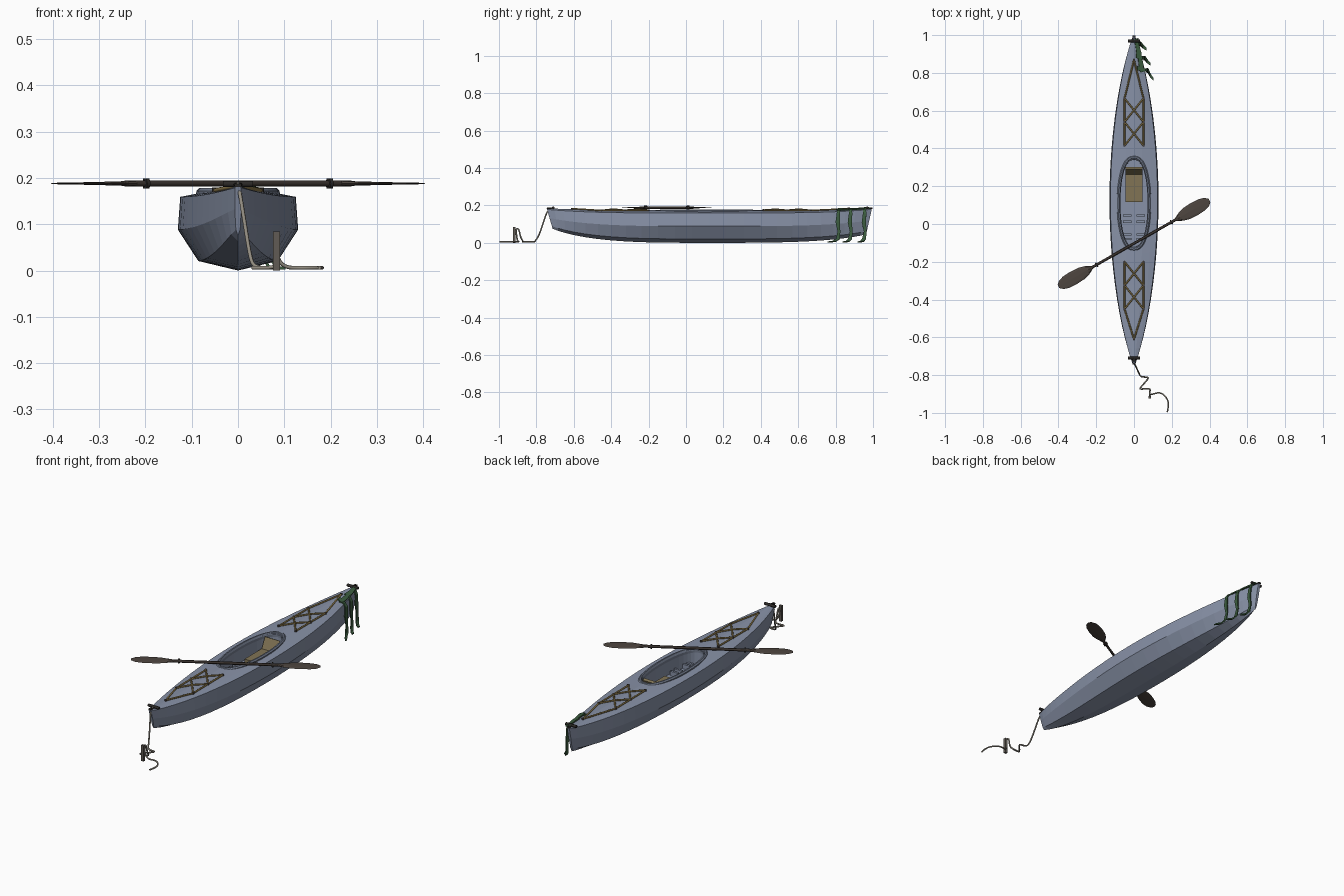
import bpy, math
from mathutils import Vector

if "Cube" in bpy.data.objects:
    bpy.data.objects.remove(bpy.data.objects["Cube"], do_unlink=True)


def material(name, r, g, b):
    m = bpy.data.materials.new(name)
    m.use_nodes = True
    m.diffuse_color = (r, g, b, 1)
    m.node_tree.nodes["Principled BSDF"].inputs["Base Color"].default_value = (r, g, b, 1)
    return m


HULL = material("slate blue", .245, .285, .385)
RIM = material("dark slate", .175, .205, .275)
SEAT = material("tan canvas", .22, .175, .09)
CORD = material("ochre cord", .25, .18, .065)
BLACK = material("black plastic", .025, .022, .02)
SHAFT = material("brown black", .04, .031, .026)
BLADE = material("dark brown", .075, .06, .05)
KELP = material("kelp green", .045, .11, .05)
ROPE = material("rope grey", .29, .265, .22)
POST = material("weathered wood", .12, .105, .09)


def mesh(name, verts, faces, mat):
    me = bpy.data.meshes.new(name)
    me.from_pydata(verts, [], faces)
    me.materials.append(mat)
    ob = bpy.data.objects.new(name, me)
    bpy.context.collection.objects.link(ob)
    return ob


def activate(ob):
    bpy.ops.object.select_all(action='DESELECT')
    ob.select_set(True)
    bpy.context.view_layer.objects.active = ob


def loft(name, rings, mat, closed=False):
    n, k = len(rings[0]), len(rings)
    faces = [(i * n + j, i * n + (j + 1) % n, (i + 1) % k * n + (j + 1) % n, (i + 1) % k * n + j)
             for i in range(k if closed else k - 1) for j in range(n)]
    if not closed:
        faces += [tuple(reversed(range(n))), tuple(range((k - 1) * n, k * n))]
    ob = mesh(name, [p for r in rings for p in r], faces, mat)
    activate(ob)
    bpy.ops.object.mode_set(mode='EDIT')
    bpy.ops.mesh.select_all(action='SELECT')
    bpy.ops.mesh.normals_make_consistent(inside=False)
    bpy.ops.object.mode_set(mode='OBJECT')
    return ob


def tube(name, points, radius, mat, smooth=False, sides=1):
    cu = bpy.data.curves.new(name, 'CURVE')
    cu.dimensions = '3D'
    cu.bevel_depth, cu.bevel_resolution, cu.use_fill_caps = radius, sides, True
    sp = cu.splines.new('NURBS' if smooth else 'POLY')
    sp.points.add(len(points) - 1)
    for p, c in zip(sp.points, points):
        p.co = (*c, 1)
    if smooth:
        sp.use_endpoint_u, sp.order_u, sp.resolution_u = True, 3, 4
    cu.materials.append(mat)
    ob = bpy.data.objects.new(name, cu)
    bpy.context.collection.objects.link(ob)
    activate(ob)
    bpy.ops.object.convert(target='MESH')
    bpy.ops.object.shade_smooth_by_angle(angle=math.radians(65))


def box(name, loc, size, mat, tilt=0):
    bpy.ops.mesh.primitive_cube_add(size=1, location=loc, rotation=(tilt, 0, 0))
    ob = bpy.context.object
    ob.name, ob.scale = name, size
    ob.data.materials.append(mat)


# Hull shape functions; t runs from bow (-1) to stern (1)
MID, LENGTH = .125, .868


def half_width(t):
    return .123 * max(0, 1 - t * t) ** .88 + .007


def deck_z(x, y):
    t = (y - MID) / LENGTH
    ridge, sheer = .176 + .009 * t ** 6, .158 + .02 * t ** 4
    return ridge + (sheer - ridge) * min(1, abs(x) / half_width(t)) ** 1.6


def station(t):
    w, y = half_width(t), MID + t * LENGTH
    keel = (.075 if t < 0 else .045) * abs(t) ** 3.5
    sheer = deck_z(w, y)
    h = sheer - keel
    half = [(w * f, deck_z(w * f, y)) for f in (.35, .7, .96)]
    half += [(w, keel + h * .56), (w * .66, keel + h * .13)]
    section = [(0, deck_z(0, y))] + half + [(0, keel)] + [(-x, z) for x, z in reversed(half)]
    rake = math.copysign(.03 * abs(t) ** 8, t)
    return [(x, y - rake * max(0, sheer - z) / h, z) for x, z in section]


hull = loft("hull", [station(math.sin(math.pi / 2 * i / 12) * .5 + i / 24) for i in range(-12, 13)], HULL)

# Cockpit opening with a shallow floor, hollowed out of the hull
COCKPIT, FLOOR = .11, .085


def oval(a, b, z, n=40):
    pts = []
    for i in range(n):
        c, s = math.cos(i * math.tau / n), math.sin(i * math.tau / n)
        pts.append((a * math.copysign(abs(c) ** .85, c), COCKPIT + b * math.copysign(abs(s) ** .95, s), z))
    return pts


cutter = loft("cockpit_cutter", [oval(.073, .23, FLOOR), oval(.075, .233, .25)], HULL)
cut = hull.modifiers.new("cockpit", 'BOOLEAN')
cut.object, cut.operation, cut.solver = cutter, 'DIFFERENCE', 'EXACT'
activate(hull)
bpy.ops.object.modifier_apply(modifier=cut.name)
bpy.data.objects.remove(cutter, do_unlink=True)

# Raised cockpit rim
loft("cockpit_rim", [oval(.091, .255, .155), oval(.09, .254, .172), oval(.084, .247, .178),
                     oval(.077, .239, .178), oval(.072, .231, .168), oval(.072, .231, .155)], RIM, closed=True)

# Seat and foot braces
box("seat_pan", (0, .19, FLOOR + .014), (.088, .145, .028), SEAT)
box("seat_back", (0, .28, FLOOR + .045), (.088, .014, .075), SEAT, -.45)
for y in (.045, .012, -.055, -.08):
    for s in (-1, 1):
        box("foot_brace", (s * .036, y, FLOOR + .012), (.046, .012, .024), HULL)


# Deck bungee lacing, fore and aft
def deck_cord(name, a, b):
    pts = []
    for i in range(5):
        p = Vector(a).lerp(Vector(b), i / 4)
        pts.append((p.x, p.y, deck_z(p.x, p.y) + .003))
    tube(name, pts, .0045, CORD)


for name, rows, apex in (("bow", (-.2, -.325, -.45), -.61), ("stern", (.415, .54, .665), .87)):
    for s in (-1, 1):
        x = .05 * s
        for a, b in zip(rows, rows[1:]):
            deck_cord(name + "_cross_cord", (x, a), (-x, b))
        deck_cord(name + "_side_cord", (x, rows[0]), (x, rows[2]))
        deck_cord(name + "_apex_cord", (x, rows[2]), (0, apex))
    for x, y in [(s * .05, r) for s in (-1, 1) for r in rows] + [(0, apex)]:
        bpy.ops.mesh.primitive_cylinder_add(vertices=8, radius=.006, depth=.01,
                                            location=(x, y, deck_z(x, y) + .003))
        bpy.context.object.name = name + "_cord_fitting"
        bpy.context.object.data.materials.append(BLADE)

# Carry toggles at both ends
for name, y, tip in (("bow", -.71, -.742), ("stern", .968, .995)):
    tube(name + "_toggle", [(-.032, y, .187), (.032, y, .187)], .0075, BLACK)
    tube(name + "_toggle_loop", [(-.006, y, .186), (-.005, tip, .184), (.005, tip, .184), (.006, y, .186)],
         .004, BLACK)

# Paddle laid across the deck
ANGLE, PZ = math.radians(29.7), .188
AXIS, SIDE = Vector((math.cos(ANGLE), math.sin(ANGLE), 0)), Vector((-math.sin(ANGLE), math.cos(ANGLE), 0))
CENTRE = Vector((0, -.103, PZ))


def along(d):
    return CENTRE + AXIS * d


tube("paddle_shaft", [along(-.28), along(.28)], .0072, SHAFT)
for s in (-1, 1):
    tube("drip_ring", [along(s * .224), along(s * .232)], .0125, BLACK)
    rings = []
    for d, w, h in ((.255, .008, .007), (.285, .024, .005), (.32, .034, .004), (.37, .037, .003),
                    (.415, .034, .002), (.443, .025, .002), (.46, .01, .001)):
        rings.append([along(s * d) + SIDE * w * math.cos(a) + Vector((0, 0, h * math.sin(a)))
                      for a in (math.tau * k / 8 for k in range(8))])
    loft("paddle_blade", rings, BLADE)

# Mooring line trailing from the bow to a short post
tube("mooring_line", [(0, -.715, .187), (.002, -.74, .18), (.015, -.765, .1), (.026, -.79, .03),
                      (.035, -.81, .006), (.075, -.81, .006), (.075, -.82, .006), (.03, -.87, .006),
                      (.035, -.875, .006), (.085, -.87, .006), (.085, -.885, .03), (.082, -.893, .075),
                      (.085, -.91, .075), (.083, -.905, .03), (.1, -.9, .006), (.14, -.89, .006),
                      (.175, -.92, .006), (.185, -.96, .006), (.176, -.996, .006)], .0042, ROPE, True)
box("mooring_post", (.083, -.918, .042), (.015, .013, .084), POST)


# Kelp draped over the stern
def ribbon(name, path, across, width):
    verts = []
    for i, p in enumerate(path):
        offset = Vector(across) * width * (1 + .25 * math.cos(i * 2.3))
        verts += [Vector(p) - offset, Vector(p) + offset]
    ob = mesh(name, verts, [(2 * i, 2 * i + 1, 2 * i + 3, 2 * i + 2) for i in range(len(path) - 1)], KELP)
    thick = ob.modifiers.new("thickness", 'SOLIDIFY')
    thick.thickness, thick.offset = .006, 0


for i, (y, end_y) in enumerate(((.815, .765), (.88, .845), (.955, .925))):
    w = half_width((y - MID) / LENGTH)
    ribbon("kelp_strand_%d" % (i + 1),
           [(w * .3, y + .01, deck_z(w * .3, y) + .006), (w, y, deck_z(w, y) + .005), (w + .01, y, .155),
            (w + .012, y - .004, .11), (w + .011, y + .003, .06), (w + .016, y - .003, .02),
            (w + .026, (y + end_y) / 2, .006), (w + .045, end_y, .005)], (0, 1, 0), .0095)
drape = []
for i in range(8):
    y = .98 - i * .025
    x = half_width((y - MID) / LENGTH) * .72
    drape.append((x, y, deck_z(x, y) + .006))
ribbon("kelp_drape", drape, (.95, .3, -.2), .011)
